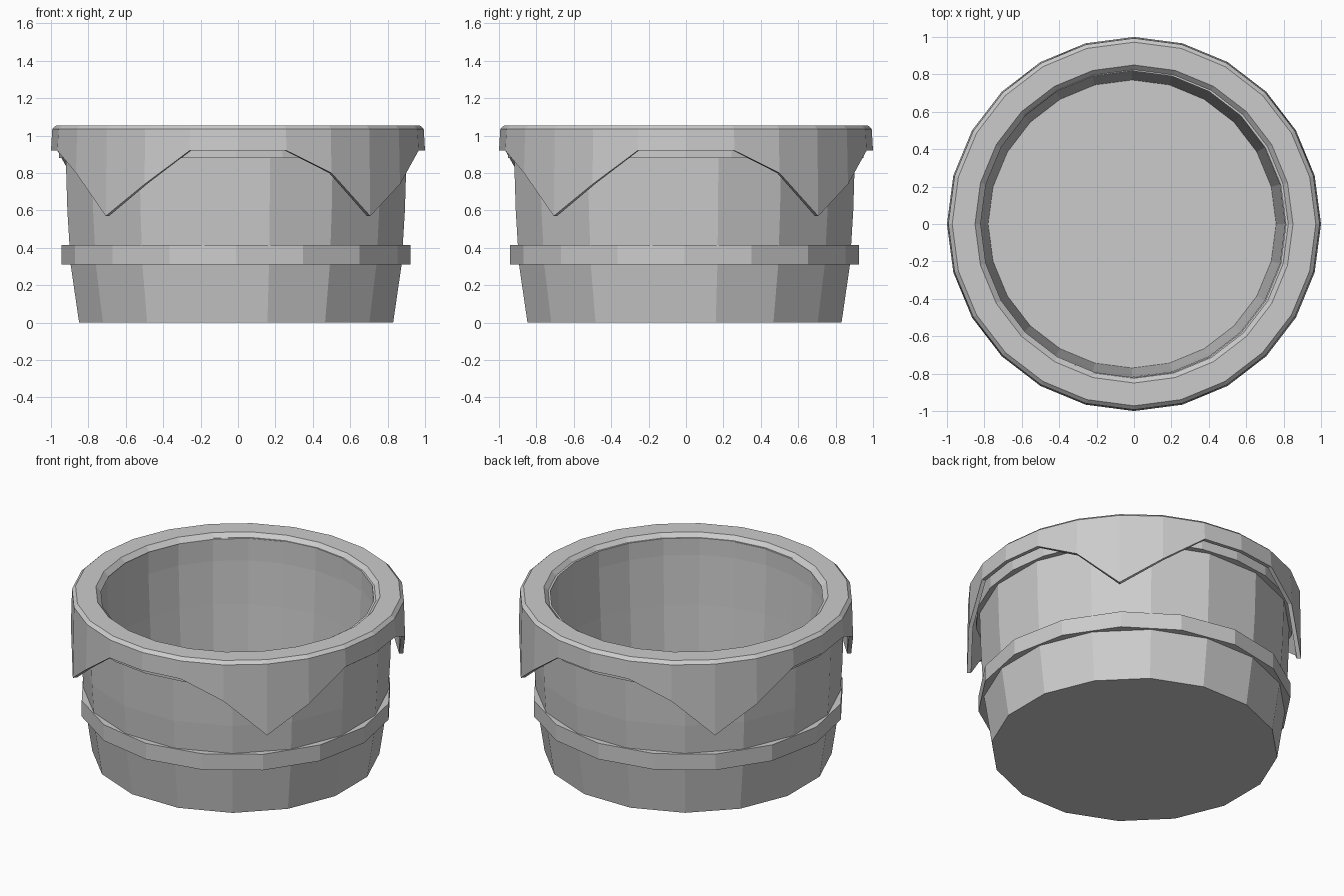
import bpy
from math import sin, cos, radians, pi

if "Cube" in bpy.data.objects:
    bpy.data.objects.remove(bpy.data.objects["Cube"])

grey = bpy.data.materials.new("plain_grey")
grey.diffuse_color = (0.6, 0.6, 0.6, 1)
grey.use_nodes = True
grey.node_tree.nodes["Principled BSDF"].inputs["Base Color"].default_value = grey.diffuse_color


def lathe(name, sections, offset=0.0, closed=False, cap=None, centre=(0, 0)):
    """Sweep one (radius, z) profile per angle step; cap fills that profile row."""
    n, m = len(sections), len(sections[0])
    verts, faces = [], []
    for i, profile in enumerate(sections):
        a = 2 * pi * i / n + offset - pi / 2
        verts += [(centre[0] + r * cos(a), centre[1] + r * sin(a), z) for r, z in profile]
    for i in range(n):
        p, q = i * m, (i + 1) % n * m
        for j in range(m if closed else m - 1):
            k = (j + 1) % m
            faces.append((p + j, q + j, q + k, p + k))
    if cap is not None:
        ring = [i * m + cap for i in range(n)]
        faces.append(ring[::-1] if cap == 0 else ring)
    mesh = bpy.data.meshes.new(name)
    mesh.from_pydata(verts, [], faces)
    mesh.materials.append(grey)
    ob = bpy.data.objects.new(name, mesh)
    bpy.context.collection.objects.link(ob)
    return ob


mid = (-0.01, -0.008)

# Outer wall with closed bottom, 16 sides
wall = [(0.856, 0), (0.902, 0.31), (0.92, 0.6), (0.93, 0.92)]
lathe("bucket_wall", [wall] * 16, offset=pi / 16, cap=0, centre=mid)

# Inner wall and floor, 24 sides
liner = [(0.82, 0.92), (0.805, 0.6), (0.77, 0.06)]
lathe("bucket_inside", [liner] * 24, cap=2, centre=(-0.01, 0))

# Raised hoop, 16 sides
hoop = [(0.88, 0.31), (0.933, 0.31), (0.933, 0.415), (0.88, 0.415)]
lathe("hoop", [hoop] * 16, closed=True, centre=mid)

# Thick rim under the drape
rim = [(0.82, 0.88), (0.95, 0.88), (0.95, 1.03), (0.82, 1.03)]
lathe("rim", [rim] * 24, closed=True, centre=(-0.008, -0.002))

# Pointed drape over the rim: hem heights repeat every quarter turn
hem = [0.92, 0.92, 0.80, 0.57, 0.74, 0.92]
drape = [[(0.975, hem[i % 6]), (1.0, hem[i % 6]), (0.993, 1.035), (0.972, 1.055),
          (0.85, 1.055), (0.82, 1.025), (0.96, 1.02)] for i in range(24)]
lathe("drape", drape, closed=True)
